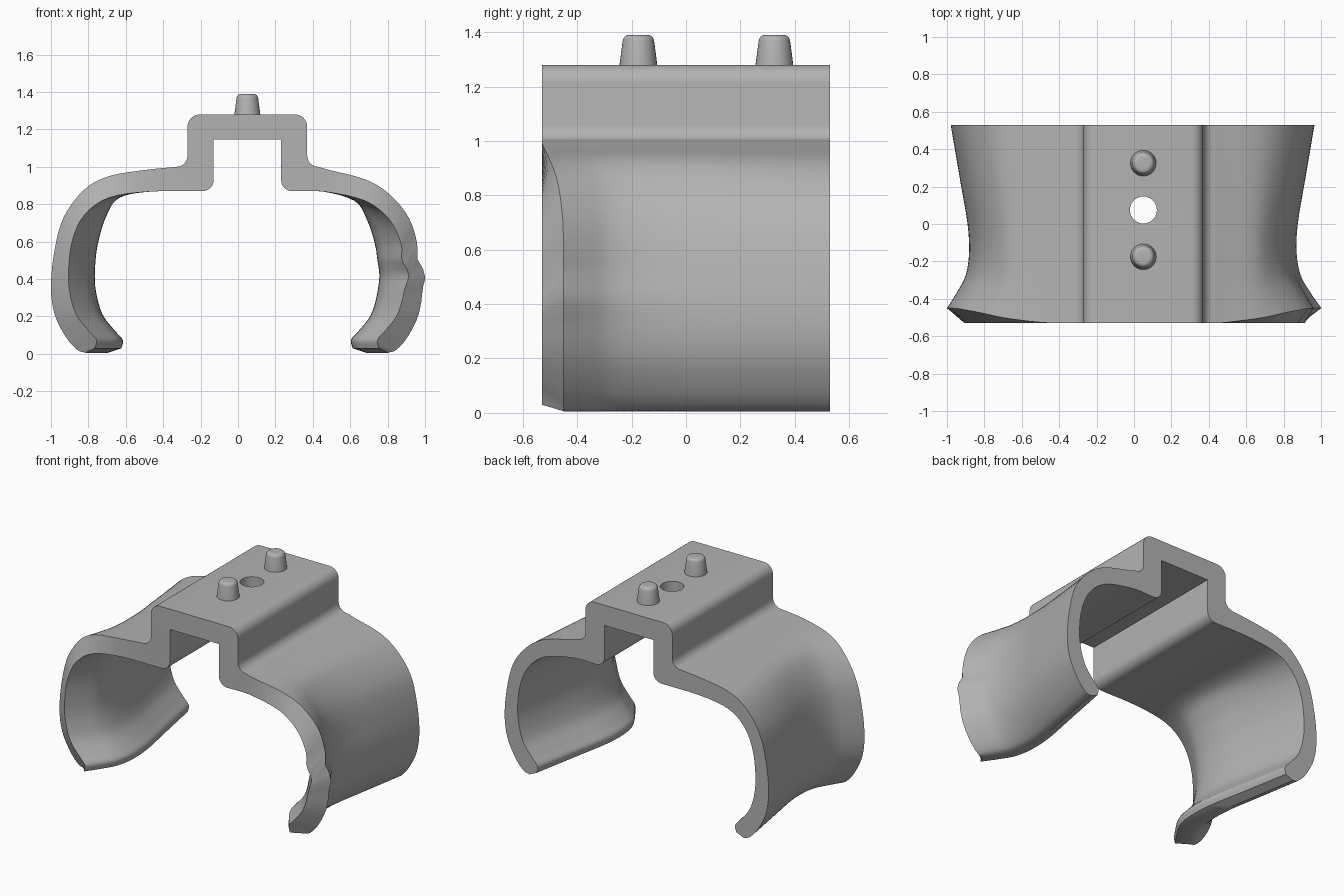
import bpy, bmesh, math
from mathutils import Vector

cube = bpy.data.objects.get("Cube")
if cube:
    bpy.data.objects.remove(cube, do_unlink=True)

CX = 0.05              # bracket centre line
BACK, FRONT = 0.53, -0.53
grey = bpy.data.materials.new("plain_grey")
grey.use_nodes = True
grey.diffuse_color = (0.45, 0.45, 0.45, 1)
grey.node_tree.nodes["Principled BSDF"].inputs["Base Color"].default_value = (0.45, 0.45, 0.45, 1)


def spline(points, steps):
    """Smooth curve through the control points."""
    p = [Vector(q) for q in points]
    p = [2 * p[0] - p[1]] + p + [2 * p[-1] - p[-2]]
    out = []
    for a, b, c, d in zip(p, p[1:], p[2:], p[3:]):
        for k in range(steps):
            t = k / steps
            out.append(0.5 * (2 * b + (c - a) * t + (2 * a - 5 * b + 4 * c - d) * t * t
                              + (3 * b - a - 3 * c + d) * t ** 3))
    return out + [p[-2]]


def make_object(name, bm):
    bmesh.ops.recalc_face_normals(bm, faces=bm.faces)
    mesh = bpy.data.meshes.new(name)
    bm.to_mesh(mesh)
    bm.free()
    mesh.materials.append(grey)
    ob = bpy.data.objects.new(name, mesh)
    bpy.context.collection.objects.link(ob)
    return ob


def activate(ob):
    bpy.ops.object.select_all(action='DESELECT')
    ob.select_set(True)
    bpy.context.view_layer.objects.active = ob


# Jaw profiles at the flared end: distance from centre, height, flare weight
OUTER = [(0.5, 0.983, 0.05), (0.69, 0.95, 0.35), (0.82, 0.88, 0.7), (0.93, 0.735, 0.95),
         (0.98, 0.56, 1), (1.0, 0.36, 1), (0.98, 0.21, 1), (0.92, 0.09, 1),
         (0.86, 0.022, 1), (0.815, 0.006, 1)]
INNER = [(0.47, 0.868, 0.05), (0.69, 0.835, 0.4), (0.82, 0.745, 0.85), (0.885, 0.61, 1),
         (0.906, 0.45, 1), (0.9, 0.33, 1), (0.865, 0.21, 1), (0.8, 0.125, 1),
         (0.757, 0.075, 1), (0.765, 0.03, 1)]
# Inward pull of the jaws from the front rim to the back rim
PULL = spline([(0, 0), (0.09, 0.055), (0.18, 0.1), (0.3, 0.118), (0.46, 0.11),
               (0.7, 0.07), (1, 0.02)], 4)


def jaw(side, controls, half, z, gain):
    """One jaw skin, from the bracket to the tip."""
    pts = [(abs(side * half + CX), z, 0)]
    for x, h, w in controls:
        if side > 0:
            x *= 0.985
            h -= 0.025 * math.exp(-((x - 0.78) / 0.16) ** 2) if h > 0.5 else 0
        pts.append((x, h, w))
    return [(side * p.x, p.y, max(0, min(1, p.z)), gain, side) for p in spline(pts, 4)]


def arc(cx, cz, r, start, end, n=6):
    return [(cx + r * math.cos(math.radians(start + (end - start) * i / n)),
             cz + r * math.sin(math.radians(start + (end - start) * i / n))) for i in range(n + 1)]


def bracket(half):
    """Mirror a half outline and run it from left to right."""
    pts = [(CX - d, z) for d, z in half] + [(CX + d, z) for d, z in reversed(half)]
    return [(x, z, 0, 1, 0) for x, z in pts]


# Whole closed section: outer skin left to right, then inner skin back
top_out = bracket(arc(0.38, 1.06, 0.06, 270, 180)[1:] + arc(0.255, 1.215, 0.065, 0, 90))
top_in = bracket(arc(0.24, 0.93, 0.06, 270, 180)[1:] + [(0.18, 1.145)])
out_l, out_r = (jaw(s, OUTER, 0.38, 1.0, 1.0) for s in (-1, 1))
in_l, in_r = (jaw(s, INNER, 0.24, 0.87, 1.19) for s in (-1, 1))
section = out_l[::-1] + top_out + out_r + in_r[::-1] + top_in[::-1] + in_l
n, nb, total = len(out_l), len(top_out), len(section)


def place(point, t, pull):
    x, z, w, gain, side = point
    start = FRONT + (0.08 * w if gain == 1 else 0)
    x -= side * pull * w * gain
    if side > 0 and w > 0.9:           # small ridge on the left jaw rim
        fade = math.exp(-5 * t)
        x += fade * (0.02 * math.exp(-((z - 0.42) / 0.05) ** 2)
                     - 0.015 * math.exp(-((z - 0.51) / 0.04) ** 2))
    return (x, start + (BACK - start) * t, z)


bm = bmesh.new()
rows = [[bm.verts.new(place(p, q.x, q.y)) for p in section] for q in PULL]
for a, b in zip(rows, rows[1:]):
    for i in range(total):
        j = (i + 1) % total
        bm.faces.new((a[i], a[j], b[j], b[i]))
for r in (rows[0], rows[-1]):
    for i in range(n - 1):
        bm.faces.new((r[i], r[i + 1], r[total - 2 - i], r[total - 1 - i]))
        o, k = n + nb + i, 3 * n + nb - 1 - i
        bm.faces.new((r[o], r[o + 1], r[k - 1], r[k]))
    bm.faces.new(r[n - 1:n + nb + 1] + r[3 * n + nb - 1:total - n + 1])
clip = make_object("clip_body", bm)

# Round hole through the bracket top
bm = bmesh.new()
bmesh.ops.create_cone(bm, cap_ends=True, segments=40, radius1=0.072, radius2=0.072, depth=0.4)
bmesh.ops.translate(bm, verts=bm.verts, vec=(CX, 0.075, 1.22))
cutter = make_object("hole_cutter", bm)
cutter.hide_render = True
cut = clip.modifiers.new("hole", 'BOOLEAN')
cut.operation = 'DIFFERENCE'
cut.solver = 'EXACT'
cut.object = cutter
activate(clip)
bpy.ops.object.modifier_apply(modifier="hole")
bpy.data.objects.remove(cutter, do_unlink=True)
bpy.ops.object.shade_smooth_by_angle(angle=math.radians(35))

# Tapered pegs with rounded tops
for name, y in (("front_peg", -0.175), ("back_peg", 0.325)):
    profile = [(0.07, 1.27), (0.069, 1.283)] + arc(0.033, 1.365, 0.025, 10, 90)
    bm = bmesh.new()
    rings = [[bm.verts.new((CX + r * math.cos(a), y + r * math.sin(a), z))
              for a in (math.tau * k / 32 for k in range(32))] for r, z in profile]
    for a, b in zip(rings, rings[1:]):
        for i in range(32):
            j = (i + 1) % 32
            bm.faces.new((a[i], a[j], b[j], b[i]))
    bm.faces.new(rings[0][::-1])
    bm.faces.new(rings[-1])
    activate(make_object(name, bm))
    bpy.ops.object.shade_smooth_by_angle(angle=math.radians(35))
